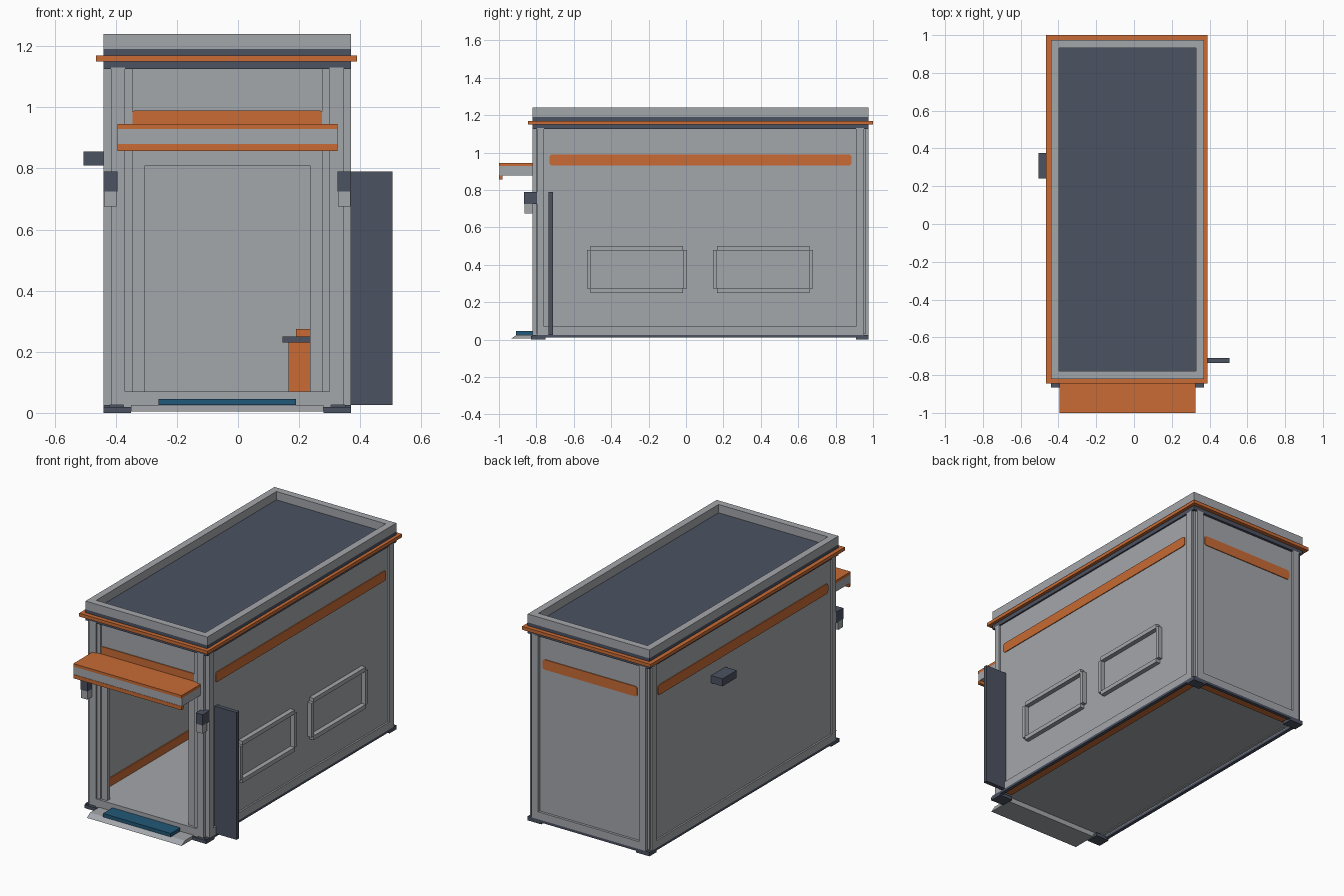
import bpy
import bmesh
from mathutils import Vector

cube = bpy.data.objects.get("Cube")
if cube:
    bpy.data.objects.remove(cube, do_unlink=True)


def material(name, r, g, b):
    m = bpy.data.materials.new(name)
    m.use_nodes = True
    m.diffuse_color = (r, g, b, 1)
    m.node_tree.nodes["Principled BSDF"].inputs["Base Color"].default_value = (r, g, b, 1)
    return m


GREY = material("light grey", .37, .385, .41)
DARK = material("dark slate", .07, .084, .12)
ORANGE = material("orange", .58, .147, .035)
BLUE = material("step blue", .015, .098, .188)

CX = -.035                      # centre line of the cabin
LEFT, RIGHT = -.44, .37         # outer faces of the cabin
FRONT, BACK = -.82, .975


def box(name, x, y, z, mat, round_axis=None, radius=.015):
    """Box from three (low, high) ranges, optionally rounded around one axis."""
    bm = bmesh.new()
    bmesh.ops.create_cube(bm, size=1)
    for v in bm.verts:
        v.co = Vector([(r[0] + r[1]) / 2 + c * (r[1] - r[0]) for c, r in zip(v.co, (x, y, z))])
    if round_axis is not None:
        edges = [e for e in bm.edges
                 if abs(e.verts[0].co[round_axis] - e.verts[1].co[round_axis]) > 1e-5]
        bmesh.ops.bevel(bm, geom=edges, offset=radius, segments=3, profile=.5, affect='EDGES')
    me = bpy.data.meshes.new(name)
    bm.to_mesh(me)
    bm.free()
    me.materials.append(mat)
    ob = bpy.data.objects.new(name, me)
    bpy.context.collection.objects.link(ob)
    return ob


def flip(r):
    return (2 * CX - r[1], 2 * CX - r[0])


def pair(name, x, y, z, mat, **kw):
    """Matching boxes on both sides of the cabin centre line."""
    box("left_" + name, x, y, z, mat, **kw)
    box("right_" + name, flip(x), y, z, mat, **kw)


def ring(name, x, y, z, w, mat):
    """Rectangular frame lying flat, with bars of width w."""
    bars = ((x, (y[0], y[0] + w)), (x, (y[1] - w, y[1])),
            ((x[0], x[0] + w), (y[0] + w, y[1] - w)),
            ((x[1] - w, x[1]), (y[0] + w, y[1] - w)))
    for side, (bx, by) in zip(("front", "back", "right", "left"), bars):
        box(name + "_" + side, bx, by, z, mat)


# Walls, with an open doorway at the front
WALL = (.07, 1.13)
pair("side_wall", (.335, .36), (-.8, .96), (.03, 1.13), GREY)
box("back_wall", (-.41, .34), (.935, .96), (.03, 1.13), GREY)
box("door_header", (-.41, .34), (-.805, -.78), (.81, 1.13), GREY)
box("right_door_wall", (-.41, -.305), (-.805, -.78), WALL, GREY)
box("left_door_wall", (.235, .34), (-.805, -.78), WALL, GREY)
pair("door_jamb", (.275, .3), (-.812, -.8), WALL, GREY)

# Notched corner posts
for end, side_y, end_y in (("front", (-.797, -.76), (FRONT, -.785)),
                           ("back", (.908, .952), (.94, BACK))):
    pair(end + "_post_side", (.33, RIGHT), side_y, (.025, 1.13), GREY)
    pair(end + "_post_end", (.3, .345), end_y, (.025, 1.13), GREY)

# Bottom rails, plinth and floor
pair("bottom_rail", (.35, RIGHT), (-.76, .91), (.025, .07), GREY)
box("back_rail", (-.375, .305), (.95, BACK), (.025, .07), GREY)
box("door_sill", (-.375, .305), (FRONT, -.78), (.005, .07), GREY)
box("floor", (-.41, .34), (-.8, .95), (.035, .07), GREY)
pair("plinth", (.35, RIGHT), (FRONT, BACK), (.01, .025), DARK)
box("back_plinth", (LEFT, RIGHT), (.955, BACK), (.01, .025), DARK)
for end, y in (("front", (FRONT - .01, -.75)), ("back", (.91, BACK))):
    pair(end + "_foot", (.28, RIGHT), y, (0, .02), DARK)

# Orange trim under and inside the cabin
box("underside_side_trim", (.285, .35), (-.75, .95), (.03, .036), ORANGE)
box("underside_back_trim", (-.4, .285), (.885, .95), (.03, .036), ORANGE)
box("inside_skirting", (-.405, -.398), (-.77, .93), (.07, .12), ORANGE)

# Roof, eaves bands, cornice and parapet
box("eaves_band", (LEFT, RIGHT), (FRONT, BACK), (1.125, 1.15), DARK)
box("cornice", (-.465, .39), (-.845, 1), (1.15, 1.17), ORANGE)
box("roof", (LEFT, RIGHT), (FRONT, BACK), (1.17, 1.19), DARK)
ring("parapet", (LEFT, RIGHT), (FRONT, BACK), (1.19, 1.24), .042, GREY)

# Painted stripes around the cabin
STRIPE = (.93, .99)
pair("side_stripe", (.358, .365), (-.73, .885), STRIPE, ORANGE, round_axis=0)
box("front_stripe", (-.35, .28), (-.81, -.803), STRIPE, ORANGE, round_axis=1)
box("back_stripe", (-.35, .28), (.958, .965), STRIPE, ORANGE, round_axis=1)

# Window frames on the left side
for name, y0 in (("front_window", -.53), ("back_window", .145)):
    y1 = y0 + .535
    depth = (.355, .388)
    for part, z in (("bottom", (.25, .275)), ("top", (.475, .5))):
        box(name + "_" + part, depth, (y0 + .02, y1 - .02), z, GREY)
    for part, y in (("front", (y0, y0 + .022)), ("back", (y1 - .022, y1))):
        box(name + "_" + part, depth, y, (.272, .478), GREY)

# Canopy over the doorway
AW = (-.395, .325)
box("canopy_body", AW, (-.998, -.8), (.878, .928), GREY)
box("canopy_top", AW, (-1, -.81), (.928, .945), ORANGE)
box("canopy_lip", AW, (-1, -.982), (.857, .88), ORANGE)

# Lamps on the front corners
pair("lamp_hood", (.325, RIGHT), (-.865, -.797), (.725, .79), DARK)
pair("lamp_glass", (.327, .368), (-.863, -.82), (.675, .725), GREY)

# Open door leaf and side service box
box("door_leaf", (.36, .505), (-.735, -.71), (.025, .79), DARK)
box("service_box", (-.505, -.41), (.24, .375), (.81, .855), DARK)

# Entrance step, with a sloping front edge
plate = box("step_plate", (-.35, .28), (-.935, FRONT), (.005, .025), GREY)
for v in plate.data.vertices:
    if v.co.y < -.9 and v.co.z > .02:
        v.co.y += .03
box("step_tread", (-.26, .19), (-.91, FRONT), (.025, .046), BLUE)

# Seat inside the cabin
box("seat_base", (.165, .31), (-.53, -.39), (.07, .23), ORANGE)
box("seat_board", (.145, .33), (-.55, -.37), (.23, .25), DARK)
box("seat_cushion", (.19, .3), (-.52, -.4), (.25, .275), ORANGE)
